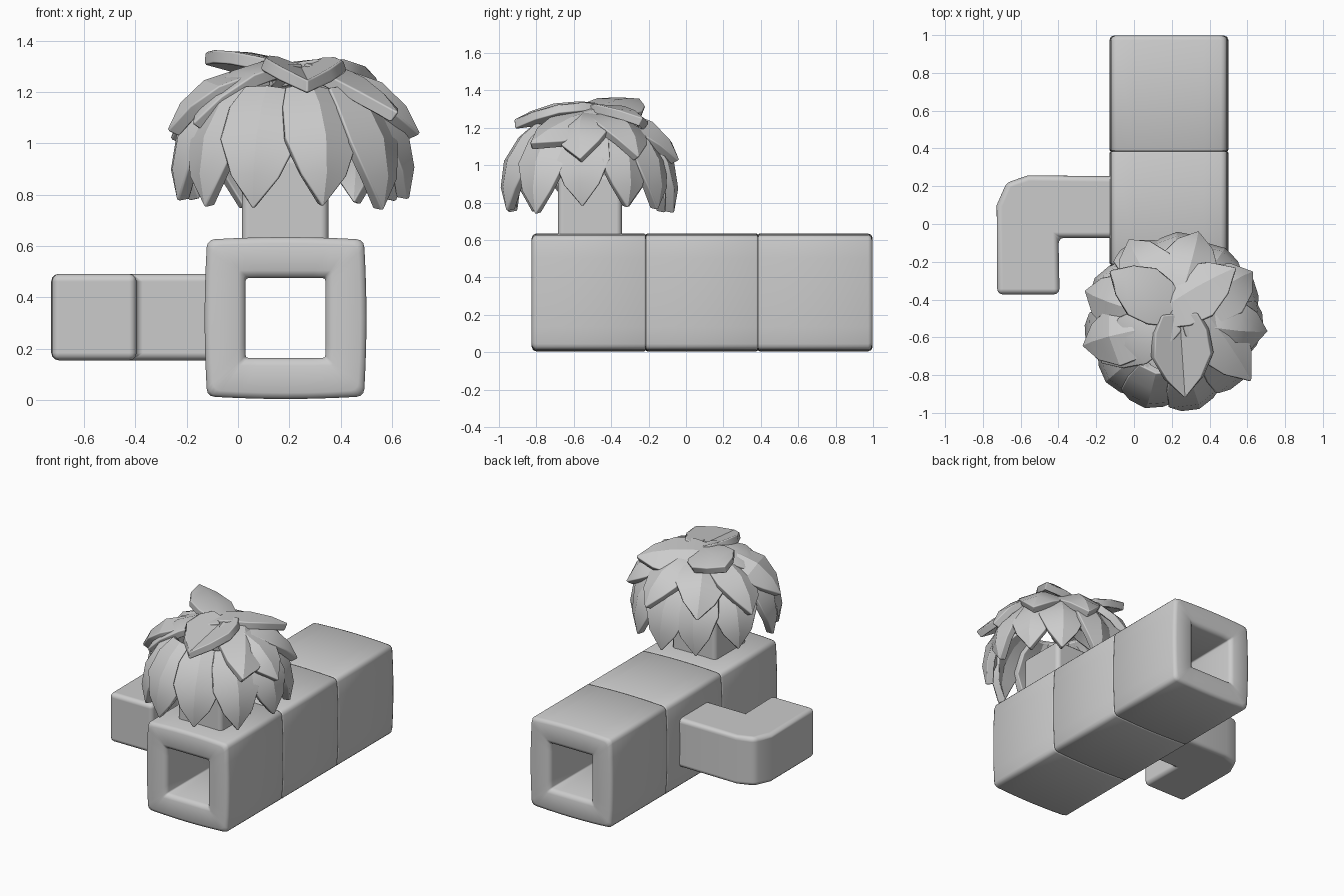
import bpy, bmesh, math, random
from mathutils import Vector

if "Cube" in bpy.data.objects:
    bpy.data.objects.remove(bpy.data.objects["Cube"])

random.seed(4)
CX, CZ = 0.185, 0.32          # axis of the hollow log
CROWN = Vector((0.21, -0.52, 0.95))


def make_object(name, bm, angle=40):
    bmesh.ops.recalc_face_normals(bm, faces=bm.faces)
    me = bpy.data.meshes.new(name)
    bm.to_mesh(me)
    bm.free()
    ob = bpy.data.objects.new(name, me)
    bpy.context.collection.objects.link(ob)
    bpy.ops.object.select_all(action='DESELECT')
    ob.select_set(True)
    bpy.context.view_layer.objects.active = ob
    bpy.ops.object.shade_smooth_by_angle(angle=math.radians(angle))
    return ob


def add_bevel(ob, width, segments, limit=35):
    b = ob.modifiers.new("soft_edges", 'BEVEL')
    b.width, b.segments, b.limit_method = width, segments, 'ANGLE'
    b.angle_limit = math.radians(limit)
    b.harden_normals = True


def square_loop(half, bulge, radius, n=6, arc=3):
    """Rounded square whose sides swell slightly in the middle."""
    pts = []
    for k in range(4):
        local = []
        for i in range(n):
            s = -1 + 2 * i / n
            local.append(((half - radius) * s, half - bulge * s * s))
        for i in range(arc):
            a = math.pi / 2 * i / arc
            c = half - radius
            local.append((c + (radius - bulge) * math.sin(a),
                          c + (radius - bulge) * math.cos(a)))
        for u, v in local:
            for _ in range(k):
                u, v = v, -u
            pts.append((u, v))
    return pts


def tube_segment(name, y0, y1, front_open, back_open):
    # cross-section (y, half size) swept around the square opening
    fr, br = (0.024 if front_open else 0.009), (0.024 if back_open else 0.009)
    fi, bi = (0.03 if front_open else 0.01), (0.03 if back_open else 0.01)
    H, h0 = 0.315, 0.155
    stations = [(y0 + fr, H), (y0 + fr * .3, H - fr * .3), (y0, H - fr),
                (y0, h0 + fi), (y0 + fi * .3, h0 + fi * .3), (y0 + fi, h0),
                (y1 - bi, h0), (y1 - bi * .3, h0 + bi * .3), (y1, h0 + bi),
                (y1, H - br), (y1 - br * .3, H - br * .3), (y1 - br, H)]
    bm = bmesh.new()
    rings = []
    for y, h in stations:
        outer = h > 0.25
        loop = square_loop(h, 0.008 if outer else 0.0, 0.04 if outer else 0.01)
        rings.append([bm.verts.new((CX + u, y, CZ + v)) for u, v in loop])
    m = len(rings[0])
    for a, b in zip(rings, rings[1:] + rings[:1]):
        for i in range(m):
            bm.faces.new((a[i], a[(i + 1) % m], b[(i + 1) % m], b[i]))
    return make_object(name, bm, 50)


# Hollow log: three square tube segments end to end
tube_segment("log_front", -0.825, -0.215, True, False)
tube_segment("log_middle", -0.215, 0.385, False, False)
tube_segment("log_back", 0.385, 0.998, False, True)


def prism(name, outline, z0, z1, bevel):
    bm = bmesh.new()
    face = bm.faces.new([bm.verts.new((x, y, z0)) for x, y in outline])
    top = bmesh.ops.extrude_face_region(bm, geom=[face])
    bmesh.ops.translate(bm, vec=(0, 0, z1 - z0),
                        verts=[v for v in top['geom'] if isinstance(v, bmesh.types.BMVert)])
    ob = make_object(name, bm)
    add_bevel(ob, bevel, 3)
    return ob


# Side branch with an elbow turning to the front
prism("side_branch", [(-0.07, 0.252), (-0.56, 0.258), (-0.675, 0.218), (-0.727, 0.10),
                      (-0.724, -0.373), (-0.394, -0.373), (-0.4, -0.073),
                      (-0.07, -0.073)], 0.155, 0.492, 0.03)

# Upright stub carrying the foliage
prism("stem", [(0.015, -0.685), (0.352, -0.685), (0.352, -0.342), (0.015, -0.342)],
      0.58, 0.95, 0.03)


def leaf(name, base, tip, half_width, bend, roll=0.0, fold=0.05):
    """Thick pointed leaf with a creased midrib, arched away from the crown."""
    base, tip = Vector(base), Vector(tip)
    axis = (tip - base).normalized()
    out = (base + tip) / 2 - CROWN
    out = (out - axis * out.dot(axis)).normalized()
    side = axis.cross(out)
    c, s = math.cos(roll), math.sin(roll)
    out, side = out * c + side * s, side * c - out * s
    bm = bmesh.new()
    rows = []
    for t, w in ((0, .62), (.2, .9), (.48, 1), (.76, .62)):
        p = base.lerp(tip, t) + out * bend * 4 * t * (1 - t)
        rows.append([bm.verts.new(p + side * half_width * w * k - out * fold * w * abs(k))
                     for k in (-1, 0, 1)])
    end = bm.verts.new(tip)
    for a, b in zip(rows, rows[1:]):
        for i in (0, 1):
            bm.faces.new((a[i], a[i + 1], b[i + 1], b[i]))
    for i in (0, 1):
        bm.faces.new((rows[-1][i], rows[-1][i + 1], end))
    ob = make_object(name, bm, 24)
    sol = ob.modifiers.new("thickness", 'SOLIDIFY')
    sol.thickness, sol.offset = 0.052, 0.0
    add_bevel(ob, 0.008, 1, 55)


def polar(deg, r, z):
    a = math.radians(deg)
    return (CROWN.x + r * math.cos(a), CROWN.y + r * math.sin(a), z)


# Lower ring of hanging leaves
LOWER = (250, 285, 321, 356, 27, 54, 86, 117, 152, 192, 222)
for i, deg in enumerate(LOWER):
    low = 0.765 + random.uniform(-0.03, 0.02)
    leaf(f"lower_leaf_{i + 1}", polar(deg, 0.27, 1.21), polar(deg, 0.43, low),
         0.147, 0.09, random.uniform(-0.2, 0.2), 0.045)

# Middle ring, spreading outward around the sides and back
for i, deg in enumerate((-5, 32, 75, 118, 160, 195)):
    leaf(f"middle_leaf_{i + 1}", polar(deg, 0.12, 1.26),
         polar(deg, 0.48, 1.0 + random.uniform(-0.03, 0.04)),
         0.155, 0.085, random.uniform(-0.2, 0.2))

# Loose leaves on the top of the crown: base, tip, half width, arch, roll, fold
TOP = [((0.2, -0.46, 1.29), (-0.13, -0.25, 1.33), 0.145, 0.02, 0.1, 0.03),
       ((0.15, -0.46, 1.28), (0.54, -0.24, 1.23), 0.16, 0.04, -0.1, 0.05),
       ((0.20, -0.49, 1.29), (-0.16, -0.73, 1.06), 0.14, 0.09, 0.0, 0.03),
       ((0.24, -0.47, 1.28), (0.27, -0.92, 1.22), 0.16, 0.0, 0.08, -0.055),
       ((0.32, -0.41, 1.29), (0.61, -0.83, 1.10), 0.16, 0.04, 0.1, 0.05)]
for i, (base, tip, w, bend, roll, fold) in enumerate(TOP):
    leaf(f"top_leaf_{i + 1}", base, tip, w, bend, roll, fold)
